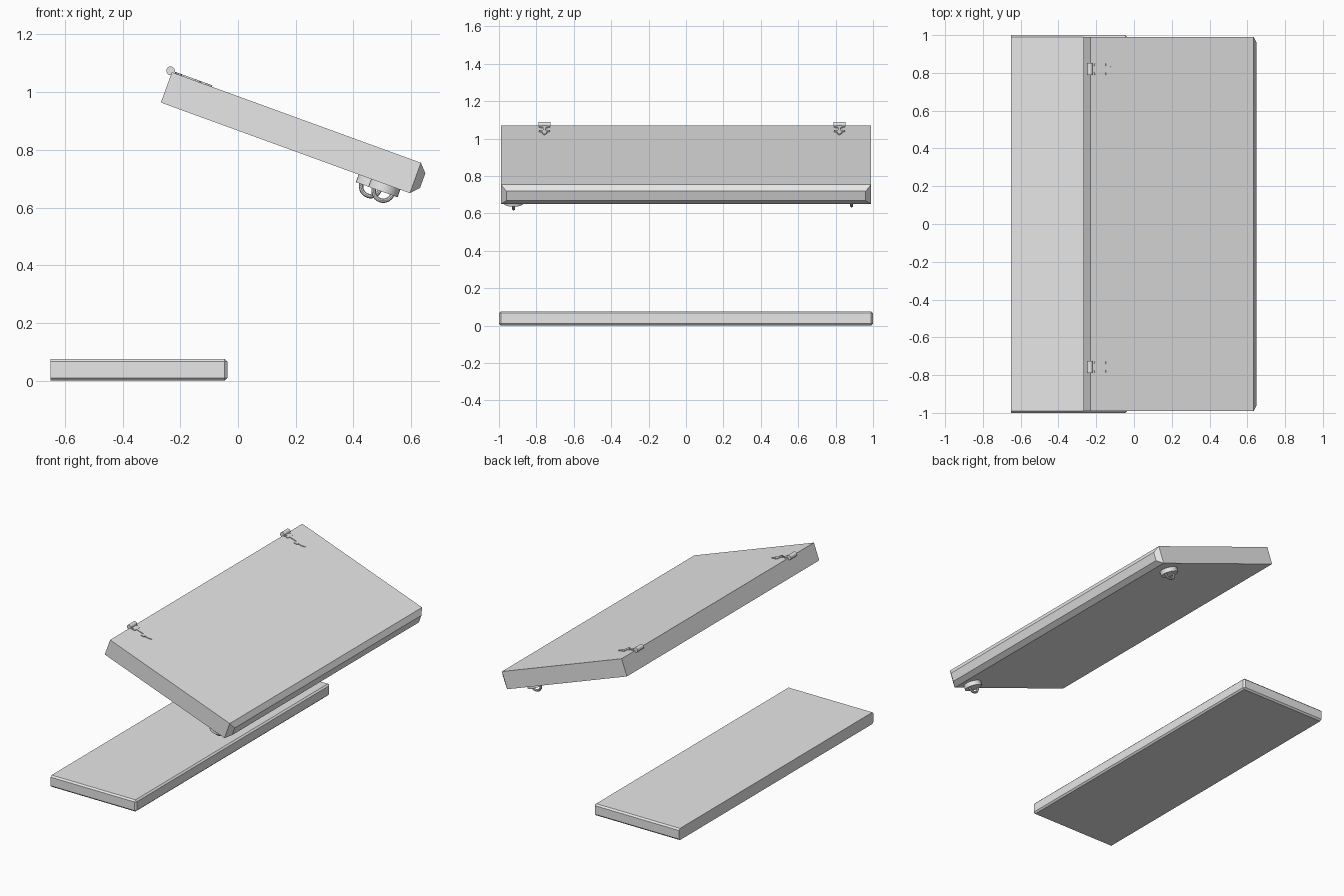
import bpy, bmesh, math
from mathutils import Matrix

if "Cube" in bpy.data.objects:
    bpy.data.objects.remove(bpy.data.objects["Cube"])

grey = bpy.data.materials.new("plain grey")
grey.use_nodes = True
grey.diffuse_color = (0.8, 0.8, 0.8, 1)
grey.node_tree.nodes["Principled BSDF"].inputs["Base Color"].default_value = (0.8, 0.8, 0.8, 1)

# Frame of the tilted lid: origin at its upper hinge edge
LID = Matrix.Translation((-0.229, 0, 1.069)) @ Matrix.Rotation(math.radians(20), 4, 'Y')
THICK = 0.112


def finish(name, bm, matrix=Matrix(), smooth=False):
    bmesh.ops.recalc_face_normals(bm, faces=bm.faces)
    mesh = bpy.data.meshes.new(name)
    bm.to_mesh(mesh)
    bm.free()
    mesh.materials.append(grey)
    ob = bpy.data.objects.new(name, mesh)
    bpy.context.collection.objects.link(ob)
    ob.matrix_world = matrix
    if smooth:
        bpy.ops.object.select_all(action='DESELECT')
        bpy.context.view_layer.objects.active = ob
        ob.select_set(True)
        bpy.ops.object.shade_smooth_by_angle()
    return ob


def cylinder(name, radius, depth, matrix, sides=24):
    bm = bmesh.new()
    bmesh.ops.create_cone(bm, cap_ends=True, segments=sides, radius1=radius,
                          radius2=radius, depth=depth)
    return finish(name, bm, matrix, True)


# Lower board: box with chamfers everywhere except around its plain left end
def lower_board():
    bm = bmesh.new()
    bmesh.ops.create_cube(bm, size=1, matrix=Matrix.Translation((-0.343, 0, 0.038))
                          @ Matrix.Diagonal((0.614, 2, 0.076, 1)))
    edges = [e for e in bm.edges if max(v.co.x for v in e.verts) > -0.1]
    bmesh.ops.bevel(bm, geom=edges, offset=0.01, segments=1, affect='EDGES')
    finish("lower_board", bm)


# Lid: rectangular sections lofted along the slope, the last one inset as a chamfer
def lid():
    bm = bmesh.new()
    rings = []
    for x, inset in ((0, 0), (0.918, 0), (0.945, 0.029)):
        h, top, low = 0.99 - inset, -inset, -THICK + inset
        rings.append([bm.verts.new((x, y, z)) for y, z in
                      ((-h, low), (h, low), (h, top), (-h, top))])
    for a, b in zip(rings, rings[1:]):
        for i in range(4):
            j = (i + 1) % 4
            bm.faces.new((a[i], a[j], b[j], b[i]))
    bm.faces.new(rings[0])
    bm.faces.new(rings[-1])
    finish("lid", bm, LID)


# Hinge strap: mirrored ornamental outline with a pointed tip, extruded thin
def hinge(name, y):
    half = [(-0.005, 0.030), (0.012, 0.030), (0.016, 0.012), (0.022, 0.030),
            (0.032, 0.026), (0.036, 0.008), (0.085, 0.006), (0.084, 0.030),
            (0.100, 0.027), (0.108, 0.012), (0.122, 0.014), (0.148, 0.001)]
    outline = half + [(u, -v) for u, v in reversed(half)]
    bm = bmesh.new()
    face = bm.faces.new([bm.verts.new((u, v, -0.002)) for u, v in outline])
    top = bmesh.ops.extrude_face_region(bm, geom=[face])["geom"]
    bmesh.ops.translate(bm, vec=(0, 0, 0.007),
                        verts=[v for v in top if isinstance(v, bmesh.types.BMVert)])
    place = LID @ Matrix.Translation((0, y, 0))
    finish(name + "_strap", bm, place)
    cylinder(name + "_barrel", 0.015, 0.064, place @ Matrix.Translation((-0.006, 0, 0.003))
             @ Matrix.Rotation(math.pi / 2, 4, 'X'), 16)


# Ring pull: round base under the lid with a ring hanging from it
def ring_pull(name, u, y):
    place = LID @ Matrix.Translation((u, y, -THICK))
    cylinder(name + "_base", 0.054, 0.03, place @ Matrix.Translation((0, 0, -0.013)))
    bm = bmesh.new()
    centre = Matrix.Translation((0.034, 0, 0))
    bmesh.ops.create_circle(bm, segments=10, radius=0.008,
                            matrix=centre @ Matrix.Rotation(math.pi / 2, 4, 'X'))
    for v in bm.verts:
        v.co = (v.co.x, 0, v.co.z)
        v.co.x, v.co.y, v.co.z = v.co.x, v.co.z, 0
    bmesh.ops.spin(bm, geom=bm.verts[:] + bm.edges[:], cent=(0, 0, 0), axis=(0, 1, 0),
                   angle=2 * math.pi, steps=28, use_merge=True)
    bmesh.ops.remove_doubles(bm, verts=bm.verts, dist=0.0001)
    finish(name + "_ring", bm, place @ Matrix.Translation((0, 0, -0.024)), True)


lower_board()
lid()
hinge("front_hinge", -0.757)
hinge("back_hinge", 0.82)
ring_pull("front_pull", 0.829, -0.922)
ring_pull("back_pull", 0.783, 0.885)
